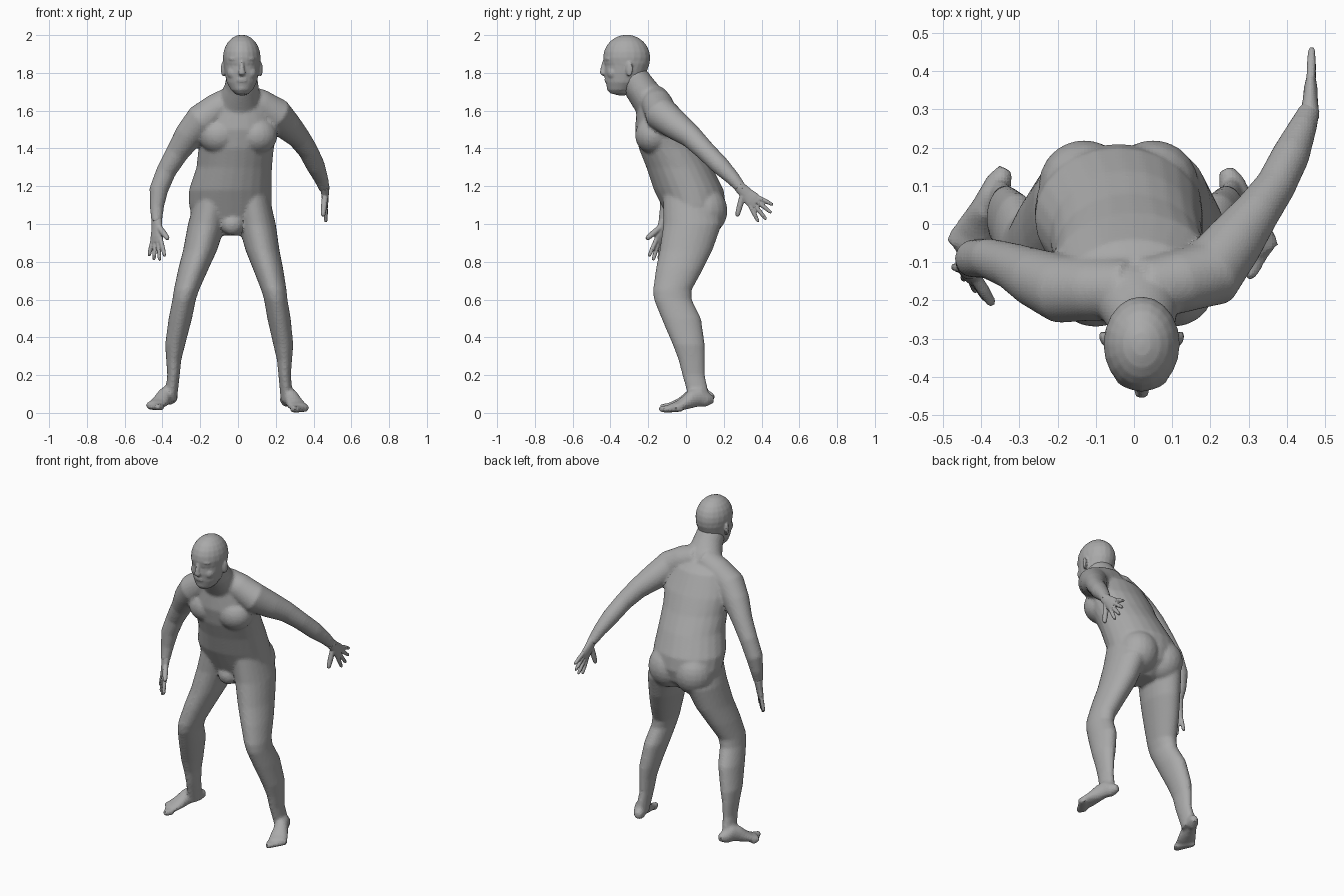
import bpy
import bmesh
from math import cos, sin, pi
from mathutils import Vector, Matrix

SIDES = 24
UP = Vector((0, 0, 1))

default = bpy.data.objects.get("Cube")
if default:
    bpy.data.objects.remove(default, do_unlink=True)

clay = bpy.data.materials.new("clay_grey")
clay.use_nodes = True
grey = (0.4, 0.4, 0.4, 1)
clay.diffuse_color = grey
clay.node_tree.nodes["Principled BSDF"].inputs["Base Color"].default_value = grey


def loft(bm, rings):
    """Skin a closed tube over elliptical rings of (centre, half axis u, half axis v)."""
    loops = []
    for centre, u, v in rings:
        angles = [2 * pi * i / SIDES for i in range(SIDES)]
        loops.append([bm.verts.new(centre + u * cos(a) + v * sin(a)) for a in angles])
    for low, high in zip(loops, loops[1:]):
        for i in range(SIDES):
            j = (i + 1) % SIDES
            bm.faces.new((low[i], low[j], high[j], high[i]))
    bm.faces.new(loops[0][::-1])
    bm.faces.new(loops[-1])


def stack(bm, rows):
    """Horizontal slices: height, centre x, half width, front y, back y."""
    loft(bm, [(Vector((x, (front + back) / 2, z)), Vector((half, 0, 0)),
               Vector((0, (back - front) / 2, 0)))
              for z, x, half, front, back in rows])


def limb(bm, points, widths, side=(1, 0, 0), thicknesses=None):
    """Tube along a path; round unless thicknesses are given."""
    points = [Vector(p) for p in points]
    side = Vector(side)
    rings = []
    for i, (wide, thick) in enumerate(zip(widths, thicknesses or widths)):
        along = points[min(i + 1, len(points) - 1)] - points[max(i - 1, 0)]
        along.normalize()
        u = (side - along * along.dot(side)).normalized()
        rings.append((points[i], u * wide, along.cross(u) * thick))
    loft(bm, rings)


def blob(bm, centre, size, turn=0):
    """Ellipsoid, optionally turned about the vertical."""
    matrix = (Matrix.Translation(centre) @ Matrix.Rotation(turn, 4, "Z")
              @ Matrix.Diagonal((*size, 1)))
    bmesh.ops.create_uvsphere(bm, u_segments=20, v_segments=12, radius=1, matrix=matrix)


def finish(bm, name, voxel, smoothing):
    """Fuse the overlapping pieces into one skin."""
    bmesh.ops.recalc_face_normals(bm, faces=bm.faces)
    mesh = bpy.data.meshes.new(name)
    bm.to_mesh(mesh)
    bm.free()
    mesh.materials.append(clay)
    obj = bpy.data.objects.new(name, mesh)
    bpy.context.scene.collection.objects.link(obj)
    fuse = obj.modifiers.new("fuse", "REMESH")
    fuse.mode = "VOXEL"
    fuse.voxel_size = voxel
    soften = obj.modifiers.new("soften", "SMOOTH")
    soften.iterations = smoothing


def finger(bm, root, reach, radius, side):
    """Tapered finger, thumb or toe with a rounded tip."""
    limb(bm, [root + reach * t for t in (0, .5, .9, 1)],
         [radius * k for k in (1, 1, .8, .5)], side)


# Trunk
body = bmesh.new()
stack(body, [
    (.94, -.03, .07, -.05, .1), (1.02, -.04, .2, -.09, .19),
    (1.1, -.04, .22, -.13, .21), (1.18, -.04, .22, -.17, .2),
    (1.3, -.02, .2, -.21, .14), (1.4, -.01, .2, -.25, .08),
    (1.5, 0, .21, -.27, .03), (1.62, 0, .17, -.26, -.04),
    (1.7, .01, .08, -.22, -.13)])
for s in (-1, 1):
    blob(body, (s * .1, -.17, 1.47), (.11, .1, .1))
    blob(body, (s * .09 - .04, .1, 1.07), (.12, .12, .13))
blob(body, (-.03, -.06, 1), (.06, .05, .06))

# Legs: the right one stands wider than the left
leg_rows = [
    (1.17, .07, .09, -.12, .15), (1, .1, .1, -.12, .19),
    (.86, .13, .09, -.14, .14), (.76, .16, .08, -.16, .09),
    (.65, .19, .067, -.175, .03), (.6, .2, .062, -.17, .03),
    (.5, .217, .062, -.13, .08), (.36, .24, .053, -.07, .1),
    (.28, .246, .04, -.04, .1), (.2, .247, .033, -.02, .1),
    (.06, .26, .033, .02, .13)]
stack(body, leg_rows)
stack(body, [(z, -1.2 * x - .045, *rest) for z, x, *rest in leg_rows])

# Arms with sloping shoulders, from neck to wrist
arm_radii = (.08, .083, .09, .077, .061, .053, .05, .038, .028)
limb(body, [(.03, -.17, 1.66), (.12, -.15, 1.63), (.2, -.13, 1.58),
            (.26, -.05, 1.52), (.32, .03, 1.46), (.37, .1, 1.39),
            (.41, .18, 1.31), (.44, .25, 1.24), (.46, .3, 1.18)], arm_radii)
limb(body, [(-.01, -.17, 1.66), (-.11, -.17, 1.61), (-.19, -.17, 1.55),
            (-.26, -.14, 1.47), (-.32, -.11, 1.38), (-.38, -.09, 1.28),
            (-.42, -.09, 1.18), (-.43, -.1, 1.09), (-.43, -.12, 1.01)],
     arm_radii, (0, 1, 0))

# Neck
limb(body, [(.02, -.29, 1.79), (.02, -.25, 1.73), (.01, -.2, 1.66), (0, -.15, 1.58)],
     (.08, .09, .11, .14), thicknesses=(.08, .084, .09, .09))


def foot(bm, heel, toward, lift, inner):
    """Foot from heel to toes; inner is the sign of the big toe side."""
    heel, along = Vector((*heel, lift)), Vector((*toward, 0)).normalized()
    side = Vector((-along.y, along.x, 0)) * inner
    rises = (.07, .07, .085, .074, .053, .037, .028)
    spine = [heel + along * .04 * i + UP * rise for i, rise in enumerate(rises)]
    limb(bm, spine, (.02, .035, .037, .04, .048, .055, .056), side,
         (.02, .04, .052, .048, .036, .026, .02))
    for i in range(5):
        root = heel + along * (.235 - i * .01) + side * (.04 - i * .02) + UP * .02
        finger(bm, root, along * (.06 - i * .005), .02 - i * .001, side)


foot(body, (.24, .145), (.4, -1), 0, -1)
foot(body, (-.335, .145), (-.5, -1), .012, 1)
finish(body, "body", .009, 8)

# Head
head = bmesh.new()
blob(head, (.02, -.314, 1.88), (.1, .125, .122))
stack(head, [
    (1.69, .02, .035, -.4, -.31), (1.71, .02, .058, -.416, -.28),
    (1.75, .02, .08, -.425, -.24), (1.8, .02, .09, -.432, -.21),
    (1.85, .02, .097, -.43, -.192), (1.9, .02, .097, -.434, -.192)])
blob(head, (.02, -.34, 1.71), (.05, .065, .03))
limb(head, [(.02, -.43, 1.86), (.02, -.44, 1.82), (.02, -.442, 1.8), (.02, -.43, 1.79)],
     (.01, .013, .02, .014), thicknesses=(.012, .014, .015, .01))
for s in (-1, 1):
    blob(head, (.02 + s * .036, -.41, 1.874), (.036, .02, .011), s * .35)
    blob(head, (.02 + s * .036, -.41, 1.85), (.014, .011, .007), s * .35)
    blob(head, (.02 + s * .045, -.39, 1.8), (.034, .027, .034), s * .45)
    blob(head, (.02 + s * .1, -.3, 1.82), (.01, .02, .04), s * -.3)
for z in (1.757, 1.768):
    blob(head, (.02, -.418, z), (.03, .014, .006))
blob(head, (.02, -.4, 1.72), (.026, .02, .02))
finish(head, "head", .006, 5)


def hand(name, wrist, along, spread, thumb_tip):
    """Flat palm with four fanned fingers; spread points towards the thumb."""
    bm = bmesh.new()
    wrist, along, spread = (Vector(v) for v in (wrist, along, spread))
    along.normalize()
    spread.normalize()
    limb(bm, [wrist + along * t for t in (-.03, .03, .07, .1)],
         (.03, .035, .043, .04), spread, (.026, .02, .018, .014))
    for i, length in enumerate((.1, .115, .11, .09)):
        offset = 1.5 - i
        root = wrist + along * .085 + spread * offset * .02
        reach = (along + spread * offset * .22).normalized() * length
        finger(bm, root, reach, .012, spread)
    root = wrist + along * .02 + spread * .02
    finger(bm, root, Vector(thumb_tip) - root, .016, along)
    finish(bm, name, .005, 3)


hand("left_hand", (.46, .3, 1.18), (.04, 1, -1), (0, -1, -1), (.45, .27, 1.04))
hand("right_hand", (-.43, -.12, 1), (0, -.2, -1), (1, -1, 0), (-.37, -.21, .92))
